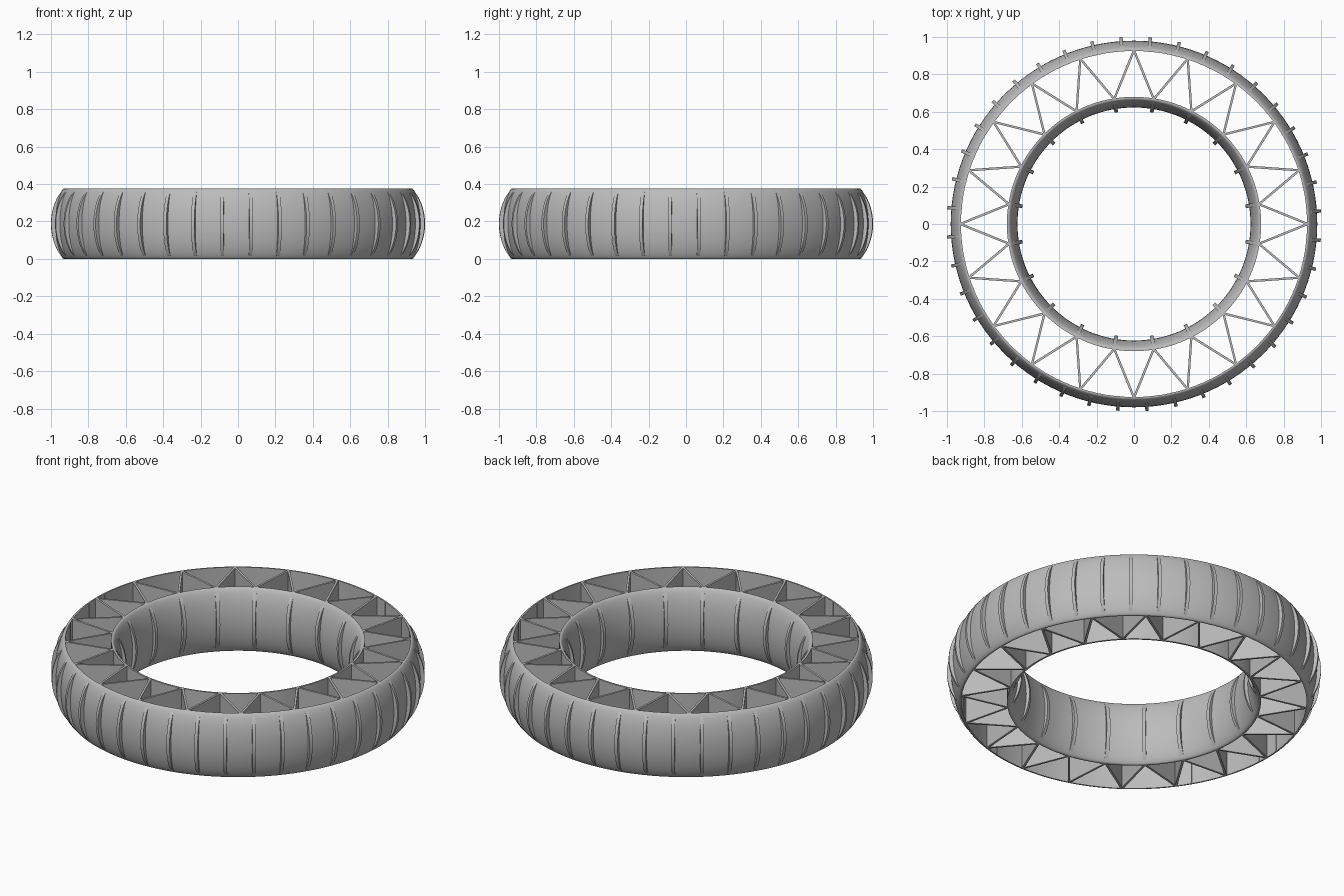
import bpy, bmesh
from math import pi, cos, sin, radians
from mathutils import Matrix, Vector

cube = bpy.data.objects.get("Cube")
if cube:
    bpy.data.objects.remove(cube, do_unlink=True)

HEIGHT = 0.375
MID = HEIGHT / 2
CELLS = 20
TREADS = 40

grey = bpy.data.materials.new("rubber grey")
grey.use_nodes = True
colour = (0.5, 0.5, 0.5, 1)
grey.diffuse_color = colour
grey.node_tree.nodes["Principled BSDF"].inputs["Base Color"].default_value = colour


def finish(bm, name):
    bmesh.ops.recalc_face_normals(bm, faces=bm.faces)
    mesh = bpy.data.meshes.new(name)
    bm.to_mesh(mesh)
    bm.free()
    obj = bpy.data.objects.new(name, mesh)
    bpy.context.collection.objects.link(obj)
    mesh.materials.append(grey)
    bpy.ops.object.select_all(action='DESELECT')
    obj.select_set(True)
    bpy.context.view_layer.objects.active = obj
    bpy.ops.object.shade_smooth_by_angle(angle=radians(35))
    return obj


def crowned_profile(flat_r, edge_r, bulge, steps=20):
    """Closed (radius, z) loop: a flat wall on one side, a crown on the other."""
    loop = [(flat_r, HEIGHT), (flat_r, 0)]
    for i in range(steps + 1):
        t = -cos(pi * i / steps)
        crown = max(0, 1 - t * t) ** 0.7
        loop.append((edge_r + bulge * crown, MID + MID * t))
    return loop


def ring(name, profile, segments=120):
    bm = bmesh.new()
    rows = [[bm.verts.new((r * cos(a), r * sin(a), z)) for r, z in profile]
            for a in (2 * pi * i / segments for i in range(segments))]
    n = len(profile)
    for i in range(segments):
        a, b = rows[i], rows[(i + 1) % segments]
        for j in range(n):
            k = (j + 1) % n
            bm.faces.new((a[j], b[j], b[k], a[k]))
    return finish(bm, name)


def ribs(name, profile, count, width, offset):
    """Upright slices of a profile repeated around the axis."""
    bm = bmesh.new()
    n = len(profile)
    for i in range(count):
        turn = Matrix.Rotation(2 * pi * (i + 0.5) / count + offset, 4, 'Z')
        sides = [[bm.verts.new(turn @ Vector((r, s * width / 2, z)))
                  for r, z in profile] for s in (-1, 1)]
        bm.faces.new(sides[0])
        bm.faces.new(reversed(sides[1]))
        for j in range(n):
            k = (j + 1) % n
            bm.faces.new((sides[0][j], sides[1][j], sides[1][k], sides[0][k]))
    return finish(bm, name)


# Outer band and its tread ribs
ring("outer_band", crowned_profile(0.925, 0.933, 0.047))
ribs("tread_ribs", crowned_profile(0.928, 0.924, 0.078), TREADS, 0.018, radians(-0.5))

# Inner band and its grip ribs
ring("inner_band", crowned_profile(0.68, 0.67, -0.047))
ribs("grip_ribs", crowned_profile(0.675, 0.679, -0.075), CELLS, 0.02, 0)

# Zigzag walls joining the two bands
bm = bmesh.new()
step = 2 * pi / CELLS
for i in range(CELLS):
    for side in (-0.5, 0.5):
        a, b = i * step, (i + side) * step
        outer = Vector((cos(a), sin(a), 0)) * 0.929
        inner = Vector((cos(b), sin(b), 0)) * 0.676
        along = outer - inner
        place = (Matrix.Translation((outer + inner) / 2 + Vector((0, 0, MID)))
                 @ along.to_track_quat('X', 'Z').to_matrix().to_4x4()
                 @ Matrix.Diagonal((along.length, 0.012, HEIGHT, 1)))
        bmesh.ops.create_cube(bm, size=1, matrix=place)
finish(bm, "zigzag_spokes")
